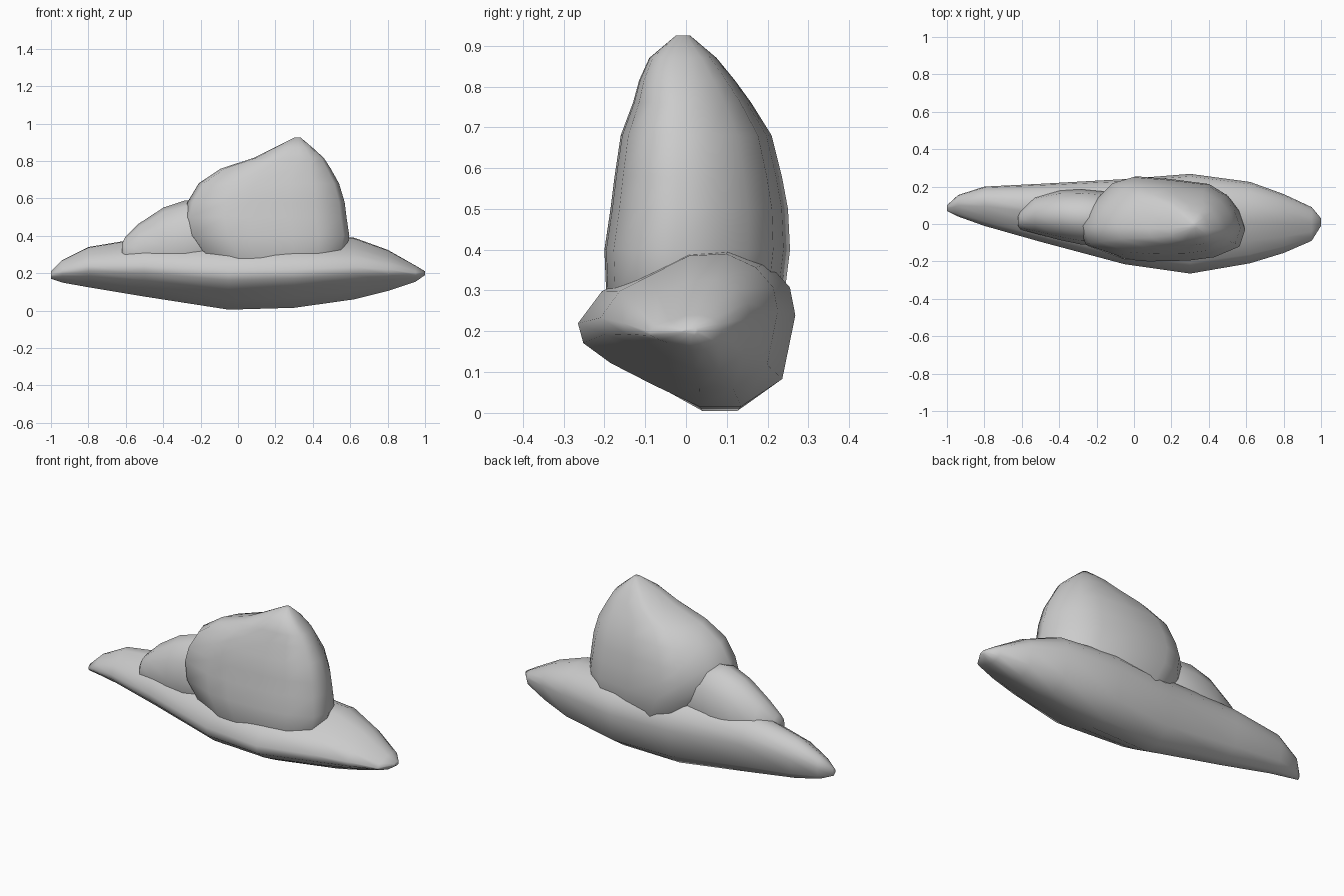
import bpy, bmesh, math

if "Cube" in bpy.data.objects:
    bpy.data.objects.remove(bpy.data.objects["Cube"])


def loft(name, profile, stations, axis):
    """Stretch a unit profile between bounds (lo_a, hi_a, lo_b, hi_b) at each station along x or z."""
    bm = bmesh.new()
    rings = []
    for t, a0, a1, b0, b1 in stations:
        ring = []
        for u, v in profile:
            a = (a0 + a1) / 2 + u * (a1 - a0) / 2
            b = (b0 + b1) / 2 + v * (b1 - b0) / 2
            ring.append(bm.verts.new((t, a, b) if axis == 'x' else (a, b, t)))
        rings.append(ring)
    n = len(profile)
    for r, s in zip(rings, rings[1:]):
        for i in range(n):
            j = (i + 1) % n
            bm.faces.new((r[i], r[j], s[j], s[i]))
    bm.faces.new(rings[0])
    bm.faces.new(rings[-1])
    bmesh.ops.recalc_face_normals(bm, faces=bm.faces)
    mesh = bpy.data.meshes.new(name)
    bm.to_mesh(mesh)
    bm.free()
    ob = bpy.data.objects.new(name, mesh)
    bpy.context.collection.objects.link(ob)
    bpy.ops.object.select_all(action='DESELECT')
    bpy.context.view_layer.objects.active = ob
    ob.select_set(True)
    bpy.ops.object.shade_smooth_by_angle(angle=math.radians(60))
    return ob


# long flat base rock: lopsided y/z section along x
base_section = [(-1, .05), (-.95, -.2), (-.7, -.45), (-.3, -.73), (.12, -1), (.5, -1), (.88, -.65),
                (1, .15), (.95, .5), (.75, .8), (.42, 1), (0, .97), (-.45, .67), (-.78, .45)]
loft("base_rock", base_section, [
    (-1, .07, .10, .17, .21),
    (-.94, .04, .155, .15, .27),
    (-.8, -.01, .20, .125, .34),
    (-.5, -.095, .215, .075, .39),
    (-.05, -.215, .24, .005, .40),
    (.3, -.265, .268, .015, .405),
    (.62, -.21, .225, .06, .39),
    (.8, -.155, .16, .105, .325),
    (.95, -.09, .09, .155, .24),
    (1, -.01, .03, .19, .21)], 'x')

# tall rock: rounded x/y section along z, leaning to a peak
tall_section = [(-1, -.2), (-.93, -.65), (-.5, -.95), (-.2, -1), (.3, -.98), (.62, -.9), (.93, -.65),
                (1, -.25), (.92, .2), (.78, .55), (.55, .82), (.1, .93), (-.35, 1), (-.6, .85), (-.85, .35)]
loft("tall_rock", tall_section, [
    (.12, -.05, .45, -.12, .15),
    (.28, -.18, .57, -.195, .24),
    (.40, -.27, .595, -.20, .255),
    (.50, -.29, .58, -.185, .25),
    (.58, -.27, .57, -.175, .235),
    (.68, -.21, .54, -.16, .21),
    (.76, -.09, .495, -.13, .16),
    (.815, .08, .46, -.115, .12),
    (.87, .19, .40, -.09, .075),
    (.925, .30, .335, -.025, .01)], 'z')

# small rock tucked against the side of the tall one
small_section = [(math.cos(a * math.pi / 6), math.sin(a * math.pi / 6)) for a in range(12)]
loft("small_rock", small_section, [
    (-.62, -.01, .05, .27, .36),
    (-.605, -.03, .09, .22, .39),
    (-.53, -.05, .15, .18, .465),
    (-.40, -.085, .18, .14, .55),
    (-.28, -.11, .185, .14, .59),
    (-.12, -.10, .17, .18, .58),
    (0, -.04, .10, .28, .48)], 'x')
